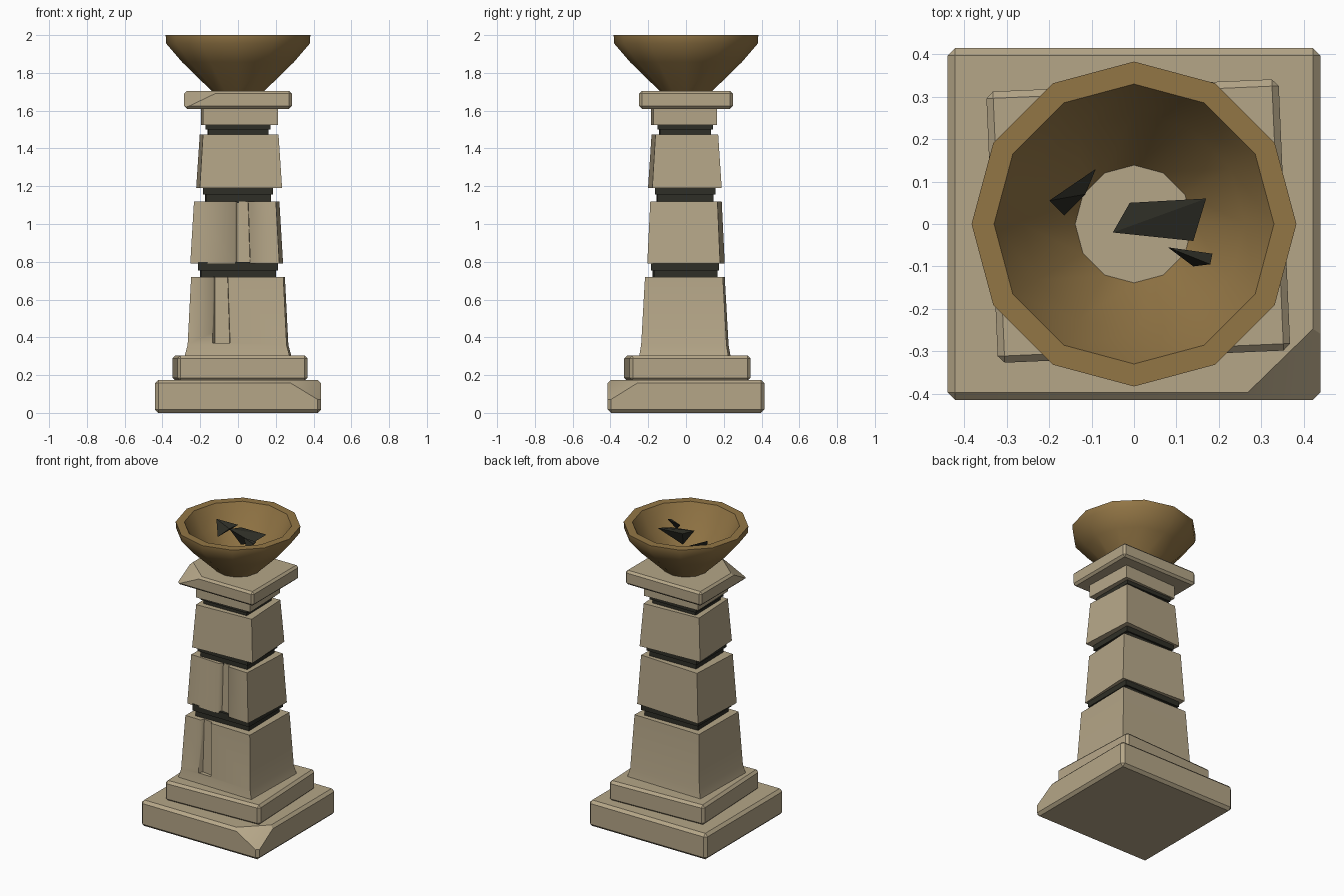
import bpy, bmesh, math
from mathutils import Vector, Matrix

cube = bpy.data.objects.get("Cube")
if cube:
    bpy.data.objects.remove(cube, do_unlink=True)


def material(name, rgb):
    m = bpy.data.materials.new(name)
    m.use_nodes = True
    m.diffuse_color = (*rgb, 1)
    bsdf = next(n for n in m.node_tree.nodes if n.type == 'BSDF_PRINCIPLED')
    bsdf.inputs["Base Color"].default_value = (*rgb, 1)
    bsdf.inputs["Roughness"].default_value = 0.9
    return m


STONE = material("pale_stone", (0.46, 0.38, 0.245))
BRONZE = material("bronze", (0.29, 0.18, 0.06))
DARK = material("charcoal", (0.028, 0.028, 0.02))


def finish(name, bm, mat, angle=30):
    bmesh.ops.recalc_face_normals(bm, faces=bm.faces)
    me = bpy.data.meshes.new(name)
    bm.to_mesh(me)
    bm.free()
    me.materials.append(mat)
    ob = bpy.data.objects.new(name, me)
    bpy.context.collection.objects.link(ob)
    bpy.ops.object.select_all(action='DESELECT')
    ob.select_set(True)
    bpy.context.view_layer.objects.active = ob
    bpy.ops.object.shade_smooth_by_angle(angle=math.radians(angle))
    return ob


def block(name, rings, mat, turn=0, center=(0, 0), bevel=0, chip=None):
    """Stack of rectangles (half_x, half_y, z), turned about z, optionally with one corner broken off."""
    bm = bmesh.new()
    loops = [[bm.verts.new((sx * hx, sy * hy, z))
              for sx, sy in ((-1, -1), (1, -1), (1, 1), (-1, 1))]
             for hx, hy, z in rings]
    for a, b in zip(loops, loops[1:]):
        for i in range(4):
            j = (i + 1) % 4
            bm.faces.new((a[i], a[j], b[j], b[i]))
    bm.faces.new(loops[0][::-1])
    bm.faces.new(loops[-1])
    if bevel:
        bmesh.ops.bevel(bm, geom=bm.edges[:], offset=bevel, segments=1, affect='EDGES')
    rot = Matrix.Rotation(math.radians(turn), 4, 'Z')
    bmesh.ops.transform(bm, matrix=Matrix.Translation((*center, 0)) @ rot, verts=bm.verts)
    if chip:
        a, b, c = (Vector(p) for p in chip)
        n = (b - a).cross(c - a)
        if n.z < 0:
            n.negate()
        cut = bmesh.ops.bisect_plane(bm, geom=bm.verts[:] + bm.edges[:] + bm.faces[:],
                                     plane_co=a, plane_no=n, clear_outer=True)
        rim = [e for e in cut["geom_cut"] if isinstance(e, bmesh.types.BMEdge)]
        bmesh.ops.holes_fill(bm, edges=rim, sides=0)
    return finish(name, bm, mat)


def hull(name, points, mat):
    bm = bmesh.new()
    for p in points:
        bm.verts.new(p)
    bmesh.ops.convex_hull(bm, input=bm.verts[:])
    return finish(name, bm, mat, 5)


def groove(target, left, right, low, high, face_low, face_high):
    """Cut a shallow vertical crack in the front face, deepest at its left side."""
    pts = []
    for z, y, lean in ((low, face_low, 0.012), (high, face_high, 0)):
        pts += [(left - 0.003, y - 0.05, z), (left, y - 0.005, z),
                (left + 0.016, y + 0.028, z), (right - 0.008 + lean, y + 0.016, z),
                (right + lean, y - 0.05, z)]
    cutter = hull("crack_cutter", pts, STONE)
    cutter.hide_render = True
    mod = target.modifiers.new("crack", 'BOOLEAN')
    mod.operation = 'DIFFERENCE'
    mod.solver = 'EXACT'
    mod.object = cutter
    bpy.context.view_layer.objects.active = target
    bpy.ops.object.modifier_apply(modifier=mod.name)
    bpy.data.objects.remove(cutter, do_unlink=True)


# Stepped foot
block("base_slab", [(0.44, 0.415, 0), (0.44, 0.415, 0.175)], STONE, bevel=0.018,
      chip=((0.25, -0.415, 0.175), (0.44, -0.23, 0.175), (0.44, -0.415, 0.06)))
block("base_step", [(0.345, 0.32, 0.17), (0.345, 0.32, 0.305)], STONE, 2.5, (0.01, 0.007), 0.016)

# Tapered column blocks
lower = block("lower_shaft", [(0.278, 0.236, 0.3), (0.262, 0.226, 0.36), (0.244, 0.206, 0.72)],
              STONE, -1.2, (0, -0.006))
middle = block("middle_shaft", [(0.236, 0.193, 0.79), (0.217, 0.178, 1.12)], STONE, -3, (-0.007, 0))
upper = block("upper_shaft", [(0.218, 0.184, 1.19), (0.2, 0.166, 1.475)], STONE, 3, (0.006, -0.006))
block("neck_block", [(0.198, 0.168, 1.525), (0.198, 0.168, 1.615)], STONE, 2, (0.007, -0.01))
groove(lower, -0.138, -0.048, 0.37, 0.74, -0.228, -0.212)
groove(middle, -0.02, 0.06, 0.77, 1.14, -0.193, -0.178)

# Dark bands between the blocks, each a narrow strip under a wider one
for name, hx, hy, z0, z1 in (("lower_band", 0.212, 0.18, 0.71, 0.8),
                             ("middle_band", 0.186, 0.16, 1.11, 1.2),
                             ("upper_band", 0.173, 0.147, 1.465, 1.535)):
    mid = (z0 + z1) / 2
    block(name + "_bottom", [(hx - 0.014, hy - 0.012, z0), (hx - 0.014, hy - 0.012, mid)],
          DARK, 1, (0, -0.005))
    block(name + "_top", [(hx, hy, mid), (hx, hy, z1)], DARK, 0, (0, -0.005))

# Cap slab with a broken front corner
block("cap_slab", [(0.285, 0.248, 1.61), (0.285, 0.248, 1.705)], STONE, bevel=0.014,
      chip=((-0.09, -0.248, 1.705), (-0.285, -0.08, 1.705), (-0.285, -0.248, 1.612)))

# Twelve-sided bowl, open at the bottom so the cap forms its floor
profile = [(0.135, 1.7), (0.296, 1.857), (0.38, 1.955), (0.383, 2.0),
           (0.33, 2.0), (0.262, 1.87), (0.141, 1.708)]
SIDES = 12
bm = bmesh.new()
rings = [[bm.verts.new((r * math.cos(math.tau * i / SIDES), r * math.sin(math.tau * i / SIDES), z))
          for i in range(SIDES)] for r, z in profile]
for a, b in zip(rings, rings[1:] + rings[:1]):
    for i in range(SIDES):
        j = (i + 1) % SIDES
        bm.faces.new((a[i], a[j], b[j], b[i]))
finish("bowl", bm, BRONZE, 42)

# Charcoal shards in the bowl
hull("large_shard", [(-0.05, -0.02, 1.96), (-0.01, 0.05, 1.955), (0.17, 0.06, 1.95),
                     (0.14, -0.04, 1.925), (0.016, 0.01, 1.86)], DARK)
hull("back_shard", [(-0.09, 0.13, 1.92), (-0.2, 0.055, 1.96), (-0.165, 0.02, 1.86),
                    (-0.115, 0.07, 1.91)], DARK)
hull("front_shard", [(0.08, -0.055, 1.95), (0.185, -0.07, 1.955), (0.18, -0.095, 1.95),
                     (0.14, -0.1, 1.89)], DARK)
